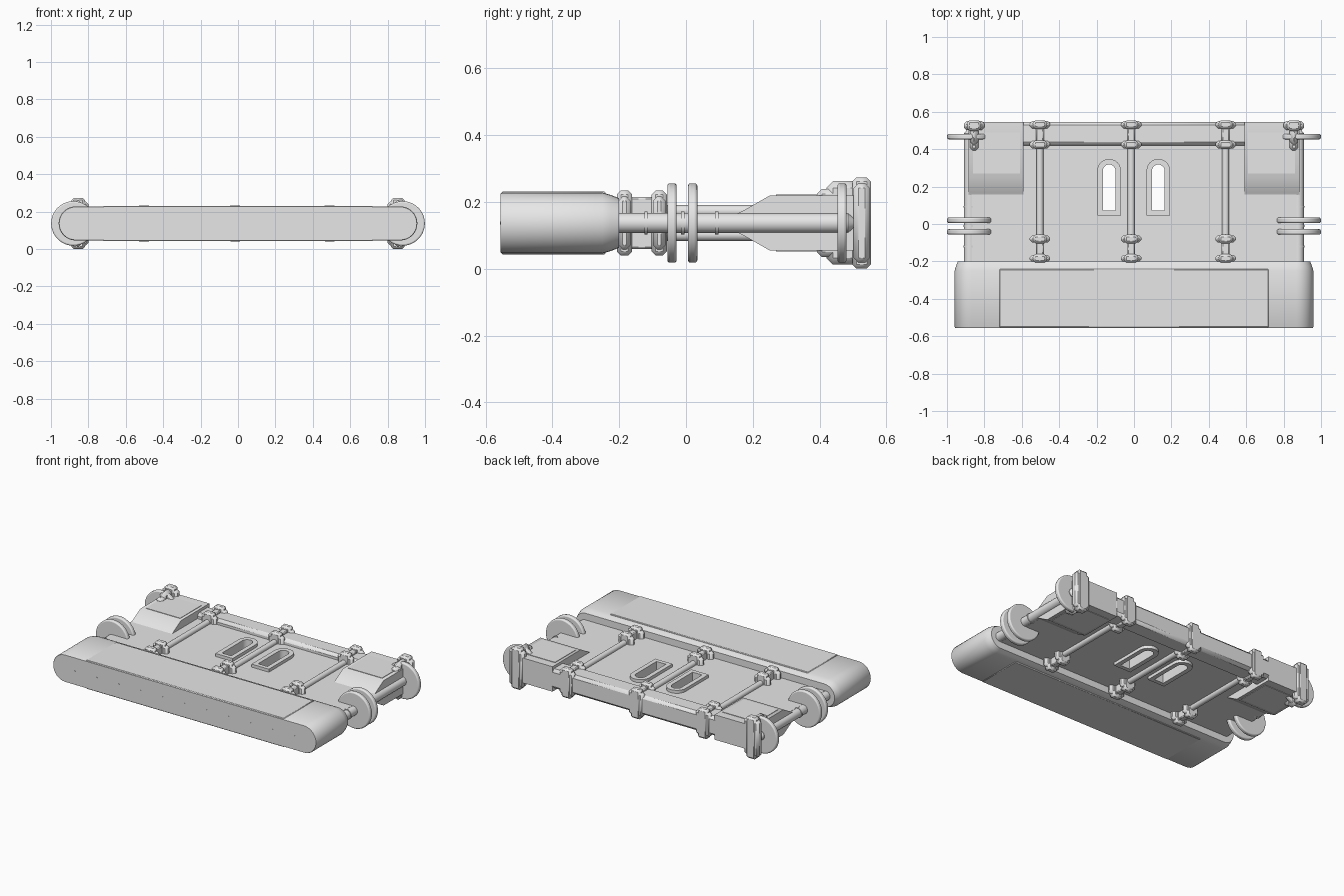
import bpy, bmesh, math
from mathutils import Matrix, Vector

if bpy.data.objects.get("Cube"):
    bpy.data.objects.remove(bpy.data.objects["Cube"])

MID = 0.137  # mid height: everything mirrors above and below it
parts = []

grey = bpy.data.materials.new("light_grey")
grey.use_nodes = True
grey.diffuse_color = (0.8, 0.8, 0.8, 1)
grey.node_tree.nodes["Principled BSDF"].inputs["Base Color"].default_value = (0.8, 0.8, 0.8, 1)


def add(name, mesh, bevel=0, segments=1):
    mesh.materials.clear()
    mesh.materials.append(grey)
    ob = bpy.data.objects.new(name, mesh)
    bpy.context.scene.collection.objects.link(ob)
    if bevel:
        mod = ob.modifiers.new("bevel", "BEVEL")
        mod.width, mod.segments, mod.limit_method = bevel, segments, "ANGLE"
    parts.append(ob)
    return ob


def from_bm(name, bm, bevel=0, segments=1):
    bmesh.ops.recalc_face_normals(bm, faces=bm.faces)
    mesh = bpy.data.meshes.new(name)
    bm.to_mesh(mesh)
    bm.free()
    return add(name, mesh, bevel, segments)


def box(name, center, size, bevel=0):
    bm = bmesh.new()
    bmesh.ops.create_cube(bm, size=1, matrix=Matrix.Translation(center) @ Matrix.Diagonal((*size, 1)))
    return from_bm(name, bm, bevel)


def cyl(name, x, y0, y1, r0, r1=None, z=MID, sides=32, bevel=0):
    """Cylinder or cone lying along y."""
    bm = bmesh.new()
    mat = Matrix.Translation((x, (y0 + y1) / 2, z)) @ Matrix.Rotation(-math.pi / 2, 4, "X")
    bmesh.ops.create_cone(bm, cap_ends=True, segments=sides, radius1=r0,
                          radius2=r0 if r1 is None else r1, depth=y1 - y0, matrix=mat)
    return from_bm(name, bm, bevel, 3)


def loft(name, rings, bevel=0):
    bm = bmesh.new()
    loops = [[bm.verts.new(p) for p in ring] for ring in rings]
    for a, b in zip(loops, loops[1:]):
        for i in range(len(a)):
            j = (i + 1) % len(a)
            bm.faces.new((a[i], a[j], b[j], b[i]))
    bm.faces.new(loops[0])
    bm.faces.new(loops[-1])
    return from_bm(name, bm, bevel)


def flat(name, outlines, half):
    """Flat slab with holes, cut from filled outlines."""
    cu = bpy.data.curves.new(name, "CURVE")
    cu.dimensions, cu.fill_mode, cu.extrude = "2D", "BOTH", half
    for pts in outlines:
        sp = cu.splines.new("POLY")
        sp.points.add(len(pts) - 1)
        for p, (x, y) in zip(sp.points, pts):
            p.co = (x, y, 0, 1)
        sp.use_cyclic_u = True
    tmp = bpy.data.objects.new(name + "_outline", cu)
    bpy.context.scene.collection.objects.link(tmp)
    dg = bpy.context.evaluated_depsgraph_get()
    mesh = bpy.data.meshes.new_from_object(tmp.evaluated_get(dg))
    bpy.data.objects.remove(tmp)
    mesh.transform(Matrix.Translation((0, 0, MID)))
    return add(name, mesh)


# front bumper: rounded-end bar narrowing at its rear
def stadium(y, r, half=0.868, n=16):
    ring = []
    for side in (1, -1):
        for i in range(n + 1):
            a = math.pi * i / n - math.pi / 2
            ring.append((side * (half + r * math.cos(a)), y, MID + side * r * math.sin(a)))
    return ring


loft("front_bumper", [stadium(-0.555, 0.088), stadium(-0.55, 0.091), stadium(-0.25, 0.091),
                      stadium(-0.225, 0.084), stadium(-0.2, 0.074)])
box("bumper_panel", (0, -0.397, MID), (1.44, 0.312, 0.189), 0.004)
for i in range(11):
    cyl("bumper_bolt", -0.8 + 0.16 * i, -0.557, -0.55, 0.005, sides=8)


# deck with two arched slots and their raised rims
def arch(x, half, y0, y1, n=12):
    top = [(x + half * math.cos(math.pi * i / n), y1 - half + half * math.sin(math.pi * i / n))
           for i in range(n + 1)]
    return [(x + half, y0)] + top + [(x - half, y0)]


slots = (-0.133, 0.13)
deck = [(-0.87, -0.22), (0.87, -0.22), (0.87, 0.5), (-0.87, 0.5)]
flat("deck", [deck] + [arch(x, 0.036, 0.07, 0.32) for x in slots], 0.03)
for x in slots:
    flat("slot_rim", [arch(x, 0.063, 0.045, 0.348), arch(x, 0.034, 0.072, 0.318)], 0.05)

# rear crossbar
box("rear_crossbar", (0, 0.483, MID), (1.22, 0.126, 0.128), 0.018)


# strap rods and clamps, above and below the deck
def clamp(name, x, y, width, depth, half):
    box(name, (x, y, MID), (width * 0.66, depth, 2 * half), 0.012)
    box(name + "_collar", (x, y, MID), (width, depth * 0.85, 2 * half - 0.035), 0.014)


for x in (-0.503, -0.015, 0.49):
    for s in (1, -1):
        cyl("strap_rod", x, -0.19, 0.5, 0.019, z=MID + s * 0.035, sides=16)
    for y in (-0.184, -0.08, 0.424, 0.531):
        clamp("strap_clamp", x, y, 0.11, 0.046, 0.097)
    for y in (-0.132, 0.478):
        box("clamp_link", (x, y, MID), (0.042, 0.08, 0.156), 0.006)

# parts on both sides
for side, s in (("left", 1), ("right", -1)):
    # rear corner housing with sloped front
    profile = [(0.152, 0.028), (0.17, 0.036), (0.25, 0.082), (0.545, 0.082)]
    section = [(y, MID + h) for y, h in profile] + [(y, MID - h) for y, h in reversed(profile)]
    loft(side + "_corner_housing", [[(s * x, y, z) for y, z in section] for x in (0.59, 0.885)])
    for v in (1, -1):
        box(side + "_housing_panel", (s * 0.735, 0.38, MID + v * 0.082), (0.25, 0.22, 0.006))

    # side axle with collars and pointed end
    x = s * 0.878
    cyl(side + "_axle", x, -0.21, 0.485, 0.03)
    cyl(side + "_axle_tip", x, 0.485, 0.512, 0.03, 0.008)
    for y in (-0.12, -0.01, 0.092):
        cyl(side + "_axle_collar", x, y - 0.005, y + 0.005, 0.034)

    # roller discs
    for y in (-0.042, 0.02, 0.467):
        cyl(side + "_disc", s * 0.88, y - 0.014, y + 0.014, 0.119, sides=48, bevel=0.008)

    # tall corner clamp and its forward arm
    clamp(side + "_corner_clamp", s * 0.855, 0.526, 0.11, 0.056, 0.136)
    box(side + "_corner_clamp_arm", (s * 0.855, 0.475, MID), (0.045, 0.11, 0.25), 0.02)
    box(side + "_corner_clamp_foot", (s * 0.855, 0.43, MID), (0.045, 0.075, 0.205), 0.015)

# smooth rounded surfaces, keep hard edges
bpy.ops.object.select_all(action="DESELECT")
for ob in parts:
    ob.select_set(True)
bpy.context.view_layer.objects.active = parts[0]
bpy.ops.object.shade_smooth_by_angle(angle=math.radians(32))
